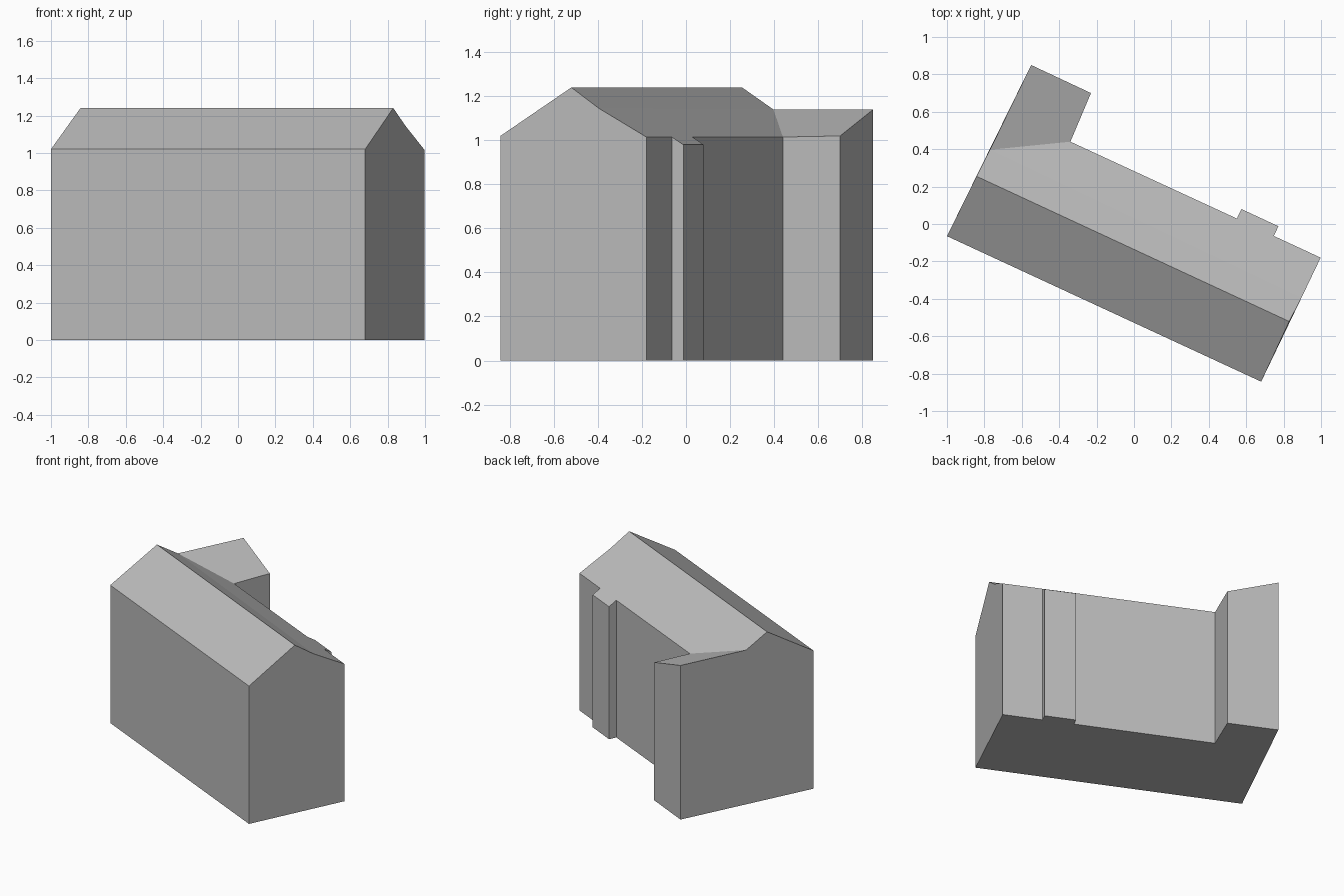
import bpy
import bmesh

if "Cube" in bpy.data.objects:
    bpy.data.objects.remove(bpy.data.objects["Cube"], do_unlink=True)

grey = bpy.data.materials.new("plain grey")
grey.use_nodes = True
grey.diffuse_color = (0.5, 0.5, 0.5, 1)
grey.node_tree.nodes["Principled BSDF"].inputs["Base Color"].default_value = (0.5, 0.5, 0.5, 1)

FRONT, BACK, BAY, WING, RIDGE, STEP = 1.02, 1.015, 0.98, 1.14, 1.24, 1.145

# Named plan corners, each with its eave or roof height
P = {
    "front_right": (-1.0, -0.065, FRONT),
    "front_left": (0.68, -0.843, FRONT),
    "back_left": (0.998, -0.18, BACK),
    "bay_in_left": (0.748, -0.064, BACK),
    "bay_out_left": (0.772, -0.012, BAY),
    "bay_out_right": (0.574, 0.08, BAY),
    "bay_in_right": (0.55, 0.029, BACK),
    "wing_inner": (-0.34, 0.44, BACK),
    "wing_low": (-0.23, 0.70, FRONT),
    "wing_high": (-0.55, 0.85, WING),
    "valley": (-0.77, 0.397, WING),
    "ridge_right": (-0.842, 0.255, RIDGE),
    "ridge_left": (0.83, -0.521, RIDGE),
    "slope_left": (0.895, -0.395, STEP),
}
outline = list(P)[:10]


def build(name, faces):
    """Make one flat-shaded part from faces given as corner lists."""
    bm = bmesh.new()
    for face in faces:
        bm.faces.new([bm.verts.new(co) for co in face])
    bmesh.ops.remove_doubles(bm, verts=bm.verts, dist=0.0001)
    mesh = bpy.data.meshes.new(name)
    bm.to_mesh(mesh)
    bm.free()
    mesh.materials.append(grey)
    ob = bpy.data.objects.new(name, mesh)
    bpy.context.collection.objects.link(ob)


def top(names):
    return [P[n] for n in names]


def ground(n):
    return (P[n][0], P[n][1], 0)


# Walls: the end walls also follow the roof line
gable = {
    "front_left": ["slope_left", "ridge_left"],
    "wing_high": ["ridge_right", "valley"],
}
walls = [[ground(n) for n in reversed(outline)]]
for a, b in zip(outline, outline[1:] + outline[:1]):
    walls.append([ground(a), ground(b), P[b]] + top(gable.get(a, [])) + [P[a]])
build("walls", walls)

# Main roof: front slope, upper back slope, and lower back slope over the bay
build("main_roof", [
    top(["front_right", "front_left", "ridge_left", "ridge_right"]),
    top(["ridge_right", "ridge_left", "slope_left", "valley"]),
    top(["valley", "slope_left"] + outline[2:8]),
])

# Wing roof: a single slope meeting the main roof in a valley
build("wing_roof", [top(["valley", "wing_inner", "wing_low", "wing_high"])])
